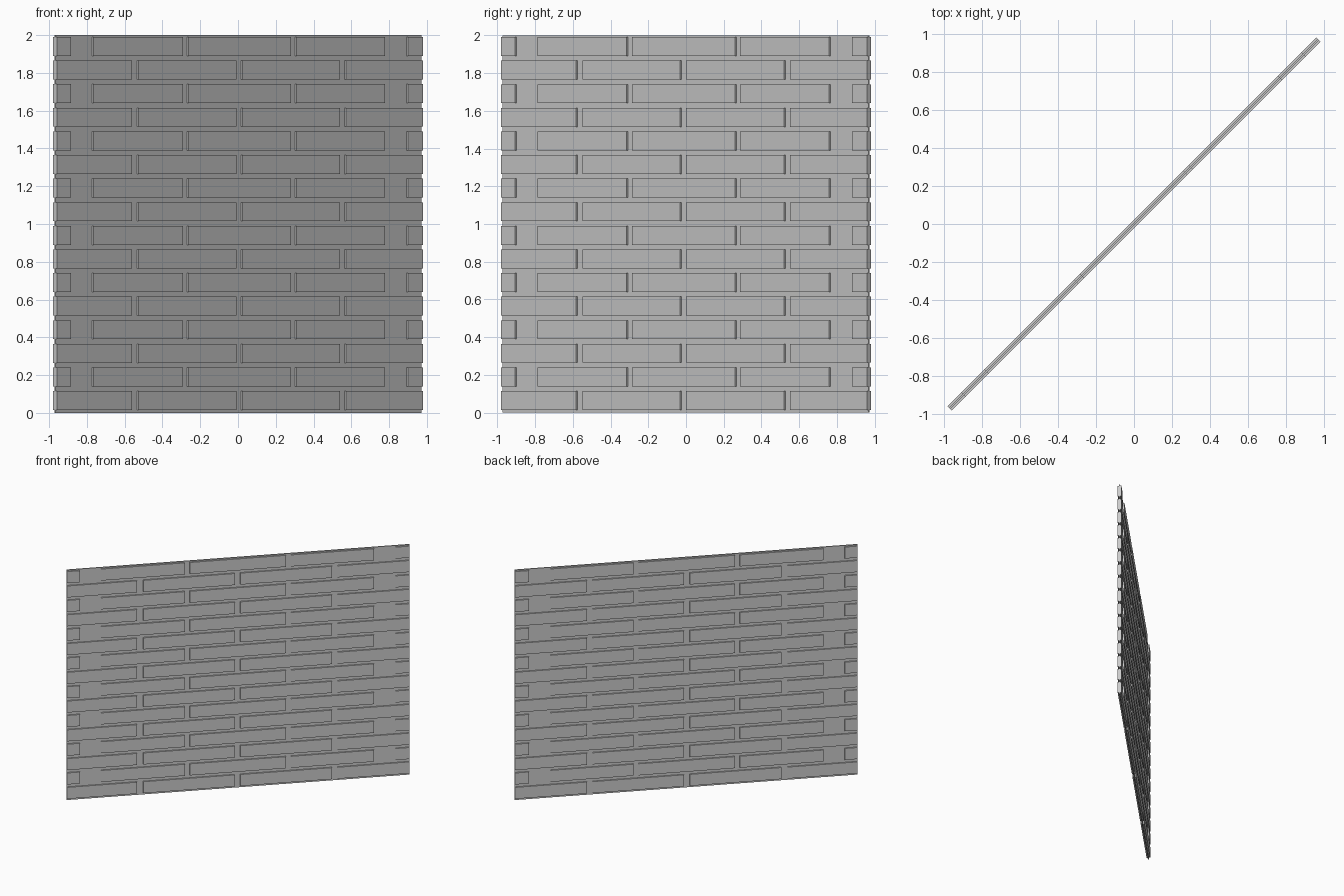
import bpy, bmesh, math
from mathutils import Matrix, Vector

if "Cube" in bpy.data.objects:
    bpy.data.objects.remove(bpy.data.objects["Cube"])

DIAG = math.sqrt(2)      # spans are read on the x axis; the wall runs at 45 degrees
HALF = 0.969             # half length of the wall as seen along x
BRICK_T = 0.031          # brick thickness, standing proud on both faces
CORE_T = 0.009           # thin mortar panel in the middle


def boxes(name, spans, z0, z1, thick):
    """Row of boxes along the wall direction, turned to the diagonal."""
    bm = bmesh.new()
    for a, b in spans:
        size = Matrix.Diagonal(((b - a) * DIAG, thick, z1 - z0, 1))
        place = Matrix.Translation(Vector(((a + b) / 2 * DIAG, 0, (z0 + z1) / 2)))
        bmesh.ops.create_cube(bm, size=1, matrix=place @ size)
    bm.transform(Matrix.Rotation(math.radians(45), 4, 'Z'))
    mesh = bpy.data.meshes.new(name)
    bm.to_mesh(mesh)
    bm.free()
    obj = bpy.data.objects.new(name, mesh)
    bpy.context.collection.objects.link(obj)
    return obj


def stack(obj, count, step):
    """Repeat a course upwards."""
    arr = obj.modifiers.new("courses", 'ARRAY')
    arr.count = count
    arr.use_relative_offset = False
    arr.use_constant_offset = True
    arr.constant_offset_displace = (0, 0, step)


# Mortar panel
boxes("mortar_panel", [(-HALF, HALF)], 0, 2, CORE_T)

# Courses of long bricks
long_course = [(-HALF, -0.573), (-0.537, -0.02), (0.012, 0.53), (0.561, HALF)]
stack(boxes("long_brick_courses", long_course, 0.015, 0.115, BRICK_T), 8, 0.25)

# Alternate courses with short end bricks
stub_course = [(-HALF, -0.896), (-0.776, -0.303), (-0.274, 0.27),
               (0.298, 0.768), (0.89, HALF)]
stack(boxes("stub_brick_courses", stub_course, 0.14, 0.24, BRICK_T), 8, 0.25)
